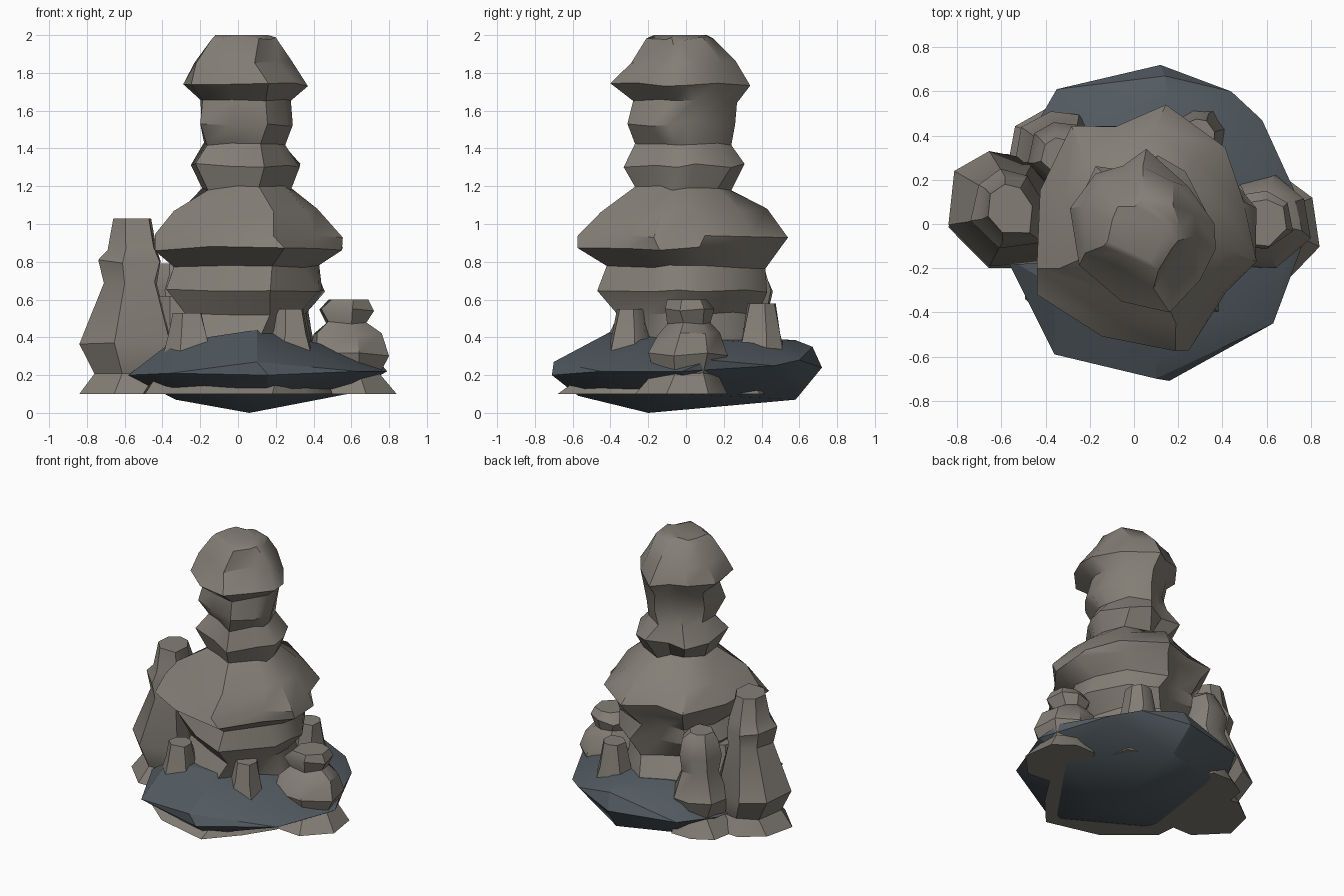
import bpy, bmesh, math, random

random.seed(7)


def material(name, rgb):
    m = bpy.data.materials.new(name)
    m.diffuse_color = (*rgb, 1)
    return m


SAND = material("weathered_stone", (0.23, 0.21, 0.18))
SLATE = material("dark_slate", (0.085, 0.105, 0.12))


def finish(name, bm, mat, angle):
    bmesh.ops.recalc_face_normals(bm, faces=bm.faces)
    me = bpy.data.meshes.new(name)
    bm.to_mesh(me)
    bm.free()
    ob = bpy.data.objects.new(name, me)
    bpy.context.collection.objects.link(ob)
    me.materials.append(mat)
    bpy.ops.object.select_all(action='DESELECT')
    bpy.context.view_layer.objects.active = ob
    ob.select_set(True)
    bpy.ops.object.shade_smooth_by_angle(angle=math.radians(angle))
    return ob


def fit(values, lo, hi):
    """Rescale a list so that it spans exactly lo..hi."""
    a, b = min(values), max(values)
    return [lo + (v - a) / (b - a) * (hi - lo) for v in values]


def eroded_stack(name, outline, rings, jitter=0.05, zjit=0.012):
    """Loft an irregular outline through rings of (z, x0, x1, y0, y1)."""
    bm = bmesh.new()
    loops = []
    for i, (z, x0, x1, y0, y1) in enumerate(rings):
        xs = fit([p[0] + random.uniform(-jitter, jitter) for p in outline], x0, x1)
        ys = fit([p[1] + random.uniform(-jitter, jitter) for p in outline], y0, y1)
        dz = 0 if i in (0, len(rings) - 1) else zjit
        loops.append([bm.verts.new((x, y, z + random.uniform(-dz, dz)))
                      for x, y in zip(xs, ys)])
    n = len(outline)
    for a, b in zip(loops, loops[1:]):
        for k in range(n):
            j = (k + 1) % n
            bm.faces.new((a[k], a[j], b[j], b[k]))
    bm.faces.new(loops[0][::-1])
    bm.faces.new(loops[-1])
    return finish(name, bm, SAND, 35)


# Central column: stacked ledges with a wide shoulder and a cap
column_outline = [(0.51, -0.13), (0.50, 0.06), (0.37, 0.36), (0.10, 0.54),
                  (-0.07, 0.43), (-0.28, 0.40), (-0.43, 0.16), (-0.44, -0.24),
                  (-0.12, -0.43), (0.20, -0.57), (0.41, -0.30)]
eroded_stack("central_column", column_outline, [
    (0.10, -0.53, 0.50, -0.68, 0.52),
    (0.24, -0.40, 0.44, -0.48, 0.46),
    (0.38, -0.34, 0.39, -0.42, 0.44),
    (0.53, -0.28, 0.36, -0.36, 0.38),
    (0.65, -0.38, 0.46, -0.47, 0.43),
    (0.77, -0.34, 0.43, -0.42, 0.42),
    (0.87, -0.44, 0.555, -0.575, 0.50),
    (0.94, -0.44, 0.555, -0.575, 0.54),
    (1.07, -0.34, 0.43, -0.45, 0.43),
    (1.19, -0.19, 0.28, -0.27, 0.24),
    (1.31, -0.25, 0.33, -0.33, 0.31),
    (1.42, -0.18, 0.25, -0.27, 0.24),
    (1.53, -0.20, 0.29, -0.31, 0.26),
    (1.65, -0.20, 0.28, -0.28, 0.27),
    (1.74, -0.29, 0.37, -0.40, 0.34),
    (1.86, -0.23, 0.28, -0.29, 0.26),
    (1.98, -0.14, 0.21, -0.21, 0.14),
    (2.00, -0.12, 0.16, -0.17, 0.11)])

# Side pillars around the column
pillar_outline = [(0.5, -0.45), (0.55, 0.1), (0.3, 0.45), (-0.1, 0.5),
                  (-0.45, 0.3), (-0.55, -0.15), (-0.15, -0.5)]
eroded_stack("left_pillar", pillar_outline, [
    (0.10, -0.84, -0.32, -0.20, 0.32),
    (0.21, -0.76, -0.36, -0.14, 0.27),
    (0.36, -0.84, -0.34, -0.19, 0.33),
    (0.69, -0.71, -0.43, -0.09, 0.23),
    (0.80, -0.74, -0.41, -0.11, 0.25),
    (0.87, -0.69, -0.43, -0.08, 0.21),
    (1.03, -0.66, -0.46, -0.04, 0.18)], 0.03)
eroded_stack("rear_pillar", pillar_outline, [
    (0.10, -0.57, -0.15, 0.13, 0.52),
    (0.22, -0.50, -0.17, 0.17, 0.47),
    (0.34, -0.54, -0.16, 0.15, 0.51),
    (0.52, -0.46, -0.21, 0.20, 0.43),
    (0.64, -0.48, -0.20, 0.18, 0.46),
    (0.74, -0.45, -0.22, 0.20, 0.42),
    (0.79, -0.42, -0.26, 0.23, 0.39)], 0.03)
right_outline = [(-x, y) for x, y in reversed(pillar_outline)]
eroded_stack("right_pillar", right_outline, [
    (0.10, 0.40, 0.84, -0.27, 0.22),
    (0.21, 0.45, 0.75, -0.17, 0.17),
    (0.31, 0.38, 0.80, -0.20, 0.22),
    (0.42, 0.40, 0.76, -0.15, 0.18),
    (0.48, 0.47, 0.68, -0.10, 0.13),
    (0.54, 0.43, 0.72, -0.11, 0.15),
    (0.60, 0.48, 0.69, -0.10, 0.11)], 0.03)

# Small broken stubs at the foot of the column
for i, (x, y, z) in enumerate([(-0.27, -0.27, 0.53), (0.27, -0.29, 0.55),
                               (0.29, 0.40, 0.58), (-0.34, 0.06, 0.62)]):
    eroded_stack("foot_stub_%d" % (i + 1), pillar_outline, [
        (0.25, x - 0.14, x + 0.14, y - 0.14, y + 0.14),
        (0.42, x - 0.10, x + 0.10, y - 0.10, y + 0.10),
        (z, x - 0.075, x + 0.075, y - 0.075, y + 0.075)], 0.05)

# Dark faceted boulder that the column rises from
bm = bmesh.new()
for p in [(0.12, 0.72, 0.24), (0.14, 0.67, 0.35), (0.44, 0.60, 0.28), (0.58, 0.47, 0.25),
          (0.74, 0.12, 0.28), (0.79, -0.02, 0.22), (0.63, -0.45, 0.22),
          (0.16, -0.71, 0.20), (0.10, -0.70, 0.27), (-0.36, -0.59, 0.21),
          (-0.58, -0.15, 0.20), (-0.50, 0.35, 0.22), (-0.35, 0.61, 0.24),
          (0.10, -0.38, 0.44), (-0.36, -0.28, 0.37), (0.38, -0.22, 0.38),
          (0.15, 0.58, 0.385), (-0.28, 0.42, 0.37), (0.40, 0.35, 0.37),
          (0.06, -0.20, 0.0), (-0.33, -0.25, 0.07), (0.15, 0.58, 0.07),
          (-0.25, 0.45, 0.08), (0.15, -0.57, 0.09), (0.58, 0.0, 0.10)]:
    bm.verts.new(p)
res = bmesh.ops.convex_hull(bm, input=bm.verts)
bmesh.ops.delete(bm, geom=[v for v in bm.verts if not v.link_faces], context='VERTS')
finish("base_boulder", bm, SLATE, 25)
